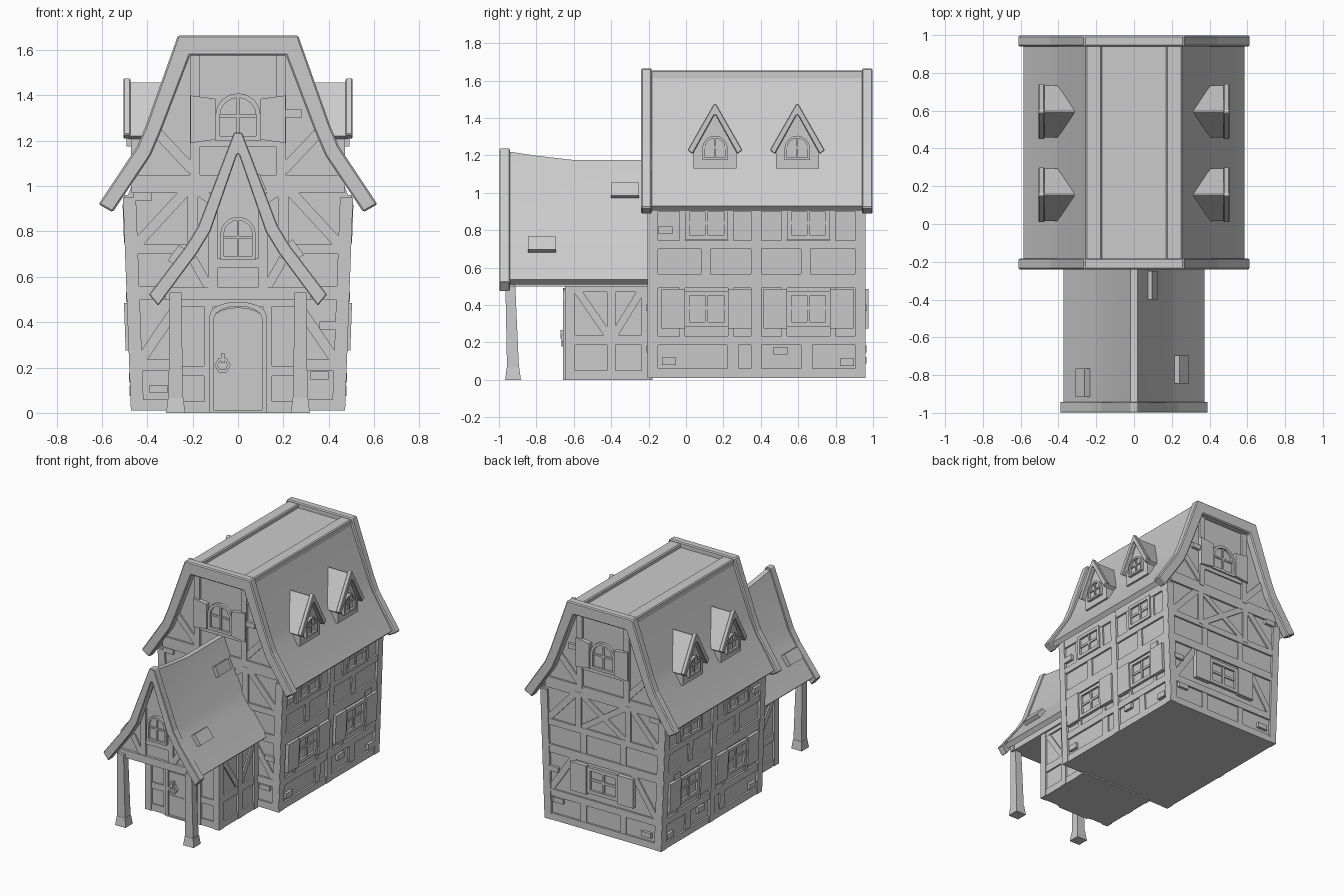
import bpy, bmesh, math

cube = bpy.data.objects.get("Cube")
if cube:
    bpy.data.objects.remove(cube, do_unlink=True)

GREY = (0.6, 0.6, 0.6, 1)
mat = bpy.data.materials.new("plain grey")
mat.use_nodes = True
mat.diffuse_color = GREY
mat.node_tree.nodes["Principled BSDF"].inputs["Base Color"].default_value = GREY

parts = {}


def loft(name, loops):
    """Closed solid through a list of matching 3D loops."""
    bm = parts.setdefault(name, bmesh.new()) if name not in parts else parts[name]
    rows = [[bm.verts.new(p) for p in loop] for loop in loops]
    n = len(rows[0])
    for a, b in zip(rows, rows[1:]):
        for i in range(n):
            j = (i + 1) % n
            bm.faces.new((a[i], a[j], b[j], b[i]))
    bm.faces.new(rows[0][::-1])
    bm.faces.new(rows[-1])


def slab(name, wall, poly, d0, d1):
    """Flat plate on a wall; wall maps (across, up, outward) to space."""
    loft(name, [[wall(u, v, d) for u, v in poly] for d in (d0, d1)])


def rect(u0, u1, v0, v1):
    return [(u0, v0), (u1, v0), (u1, v1), (u0, v1)]


def beam(name, wall, p, q, w, d=0.01):
    """Timber from p to q."""
    dx, dy = q[0] - p[0], q[1] - p[1]
    k = w / 2 / math.hypot(dx, dy)
    nx, ny = -dy * k, dx * k
    slab(name, wall, [(p[0] - nx, p[1] - ny), (q[0] - nx, q[1] - ny),
                      (q[0] + nx, q[1] + ny), (p[0] + nx, p[1] + ny)], -0.01, d)


def arch(c, v0, w, h, rise):
    """Outline with an arched top; w is the half width."""
    pts = [(c - w, v0), (c + w, v0)]
    for i in range(9):
        a = math.pi * i / 8
        pts.append((c + w * math.cos(a), v0 + h - rise + rise * math.sin(a)))
    return pts


def ring(name, wall, outer, inner, d):
    n = len(outer)
    for i in range(n):
        j = (i + 1) % n
        slab(name, wall, [outer[i], outer[j], inner[j], inner[i]], -0.01, d)


def window(name, wall, c, v0, w, h, arched=True, d=0.02):
    t = w * 0.2
    if arched:
        outer, inner = arch(c, v0, w, h, w), arch(c, v0 + t, w - t, h - 2 * t, w - t)
    else:
        outer = rect(c - w, c + w, v0, v0 + h)
        inner = rect(c - w + t, c + w - t, v0 + t, v0 + h - t)
    ring(name, wall, outer, inner, d)
    slab(name, wall, outer, -0.01, 0.004)
    beam(name, wall, (c, v0), (c, v0 + h - t / 2), t * 0.7, d * 0.7)
    mid = v0 + h * 0.52
    beam(name, wall, (c - w + t / 2, mid), (c + w - t / 2, mid), t * 0.7, d * 0.6)


def shutters(wall, c, w, v0, h, size, skew=0.0):
    for s in (-1, 1):
        slab("shutters", wall, [(c + s * w, v0 + skew), (c + s * (w + size), v0),
                                (c + s * (w + size), v0 + h), (c + s * w, v0 + h - skew)], 0, 0.03)


def both(outer, inner):
    """Mirrored roof section from its right half, listed top to bottom."""
    flip = lambda pts: [(-x, z) for x, z in pts]
    return outer[::-1] + flip(outer) + flip(inner)[::-1] + inner


def along_y(name, section, y0, y1):
    loft(name, [[(x, y, z) for x, z in section] for y in (y0, y1)])


# Walls as coordinate frames
front = lambda u, v, d: (u, -0.19 - d, v)
back = lambda u, v, d: (u, 0.945 + d, v)
porch_front = lambda u, v, d: (u, -0.63 - d, v)
porch_gable = lambda u, v, d: (u, -0.925 - d, v)


def side(s):
    return lambda u, v, d: (s * (0.455 + 0.037 * v + d), u, v)


def porch_side(s):
    return lambda u, v, d: (s * (0.285 + d), u, v)


def dormer_face(s, y):
    return lambda u, v, d: (s * (0.472 + d), y + u, v)


# House body
half = [(0.235, 1.6), (0.36, 1.27), (0.4, 1.17), (0.49, 0.95), (0.455, 0.01)]
along_y("house_body", half[::-1] + [(-x, z) for x, z in half], -0.19, 0.945)

# Main roof, end trims and top beams
along_y("main_roof", both([(0.25, 1.628), (0.385, 1.27), (0.425, 1.18), (0.585, 0.93)],
                          [(0.215, 1.595), (0.352, 1.255), (0.395, 1.16), (0.56, 0.905)]), -0.2, 0.96)
trim = both([(0.265, 1.665), (0.405, 1.27), (0.445, 1.175), (0.615, 0.92)],
            [(0.212, 1.575), (0.34, 1.24), (0.385, 1.135), (0.553, 0.885)])
for y in (-0.24, 0.94):
    along_y("main_roof_trim", trim, y, y + 0.058)
for s in (-1, 1):
    along_y("top_beams", [(s * x, z) for x, z in rect(0.17, 0.256, 1.6, 1.655)], -0.19, 0.95)

# Long side timbers and windows
for s in (-1, 1):
    w = side(s)
    for v0, v1 in ((0.01, 0.06), (0.185, 0.235), (0.49, 0.565), (0.7, 0.745), (0.9, 0.96)):
        slab("side_timbers", w, rect(-0.19, 0.945, v0, v1), -0.01, 0.013)
    for u in (-0.176, 0.375, 0.93):
        beam("side_timbers", w, (u, 0.01), (u, 0.95), 0.055, 0.017)
    for u in (0.105, 0.64):
        beam("side_timbers", w, (u, 0.53), (u, 0.72), 0.05)
    for u in (0.25, 0.645):
        beam("side_timbers", w, (u, 0.03), (u, 0.21), 0.06)
    for c in (0.11, 0.655):
        for v0, v1 in ((0.21, 0.52), (0.72, 0.93)):
            for k in (-0.13, 0.13):
                beam("side_timbers", w, (c + k, v0), (c + k, v1), 0.03)
        window("side_windows", w, c, 0.285, 0.115, 0.19, False)
        window("side_windows", w, c, 0.75, 0.115, 0.17, False)
        shutters(w, c, 0.115, 0.275, 0.21, 0.125)
    for u, v in ((-0.09, 0.1), (0.505, 0.155), (0.86, 0.095), (-0.11, 0.8), (0.8, 0.51)):
        slab("wall_bricks", w, rect(u - 0.037, u + 0.037, v - 0.02, v + 0.02), 0, 0.02)

# End wall timbers
for w in (front, back):
    name = "end_timbers"
    for v0, v1, x in ((0.01, 0.06, 0.46), (0.185, 0.235, 0.465), (0.5, 0.56, 0.475),
                      (0.7, 0.745, 0.48), (0.97, 1.05, 0.47)):
        slab(name, w, rect(-x, x, v0, v1), -0.01, 0.013)
    beam(name, w, (-0.2, 1.19), (0.2, 1.19), 0.035)
    for s in (-1, 1):
        slab(name, w, [(s * 0.415, 0.01), (s * 0.471, 0.01), (s * 0.506, 0.95), (s * 0.45, 0.95)], -0.01, 0.016)
        beam(name, w, (s * 0.19, 1.03), (s * 0.19, 1.59), 0.045, 0.016)
        beam(name, w, (s * 0.2, 1.07), (s * 0.36, 1.24), 0.045)
        beam(name, w, (s * 0.21, 1.0), (s * 0.45, 0.74), 0.045)
        beam(name, w, (s * 0.2, 0.72), (s * 0.2, 1.0), 0.045, 0.015)
        beam(name, w, (s * 0.43, 0.23), (s * 0.24, 0.51), 0.045)
        for v0, v1 in ((0.03, 0.21), (0.53, 0.72)):
            beam(name, w, (s * 0.16, v0), (s * 0.16, v1), 0.045)
        beam(name, w, (s * 0.18, 0.74), (-s * 0.18, 0.98), 0.04, 0.01 + s * 0.001)
    window("gable_windows", w, 0, 1.2, 0.1, 0.21)
    shutters(w, 0, 0.1, 1.19, 0.21, 0.11, 0.015)
    for u, v in ((-0.42, 0.955), (-0.35, 0.105), (0.36, 0.165), (0.4, 0.385), (0.24, 1.32)):
        slab("wall_bricks", w, rect(u - 0.04, u + 0.04, v - 0.018, v + 0.018), 0, 0.02)
window("back_window", back, 0, 0.285, 0.125, 0.19, False)
shutters(back, 0, 0.125, 0.275, 0.21, 0.13)

# Dormers
for s in (-1, 1):
    for y in (0.155, 0.595):
        def across(name, section, x0, x1):
            loft(name, [[(s * x, y + u, z) for u, z in section] for x in (x0, x1)])
        across("dormer_walls", [(-0.115, 1.13), (0.115, 1.13), (0.115, 1.25), (0, 1.44), (-0.115, 1.25)], 0.34, 0.472)
        across("dormer_roofs", both([(0.004, 1.458), (0.138, 1.222)], [(0.003, 1.42), (0.118, 1.208)]), 0.29, 0.485)
        across("dormer_trim", both([(0.006, 1.475), (0.147, 1.228)], [(0.004, 1.415), (0.12, 1.207)]), 0.475, 0.505)
        window("dormer_windows", dormer_face(s, y), 0, 1.175, 0.068, 0.13)

# Porch room and upper porch
along_y("porch_room", rect(-0.285, 0.285, 0, 0.54), -0.63, -0.18)
along_y("porch_loft", [(-0.31, 0.5), (0.31, 0.5), (0.31, 0.57), (0.155, 0.79), (0.008, 1.14),
                       (-0.008, 1.14), (-0.155, 0.79), (-0.31, 0.57)], -0.925, -0.18)

# Porch roof with a sagging ridge
loops = []
for y, top in ((-0.96, 1.222), (-0.8, 1.198), (-0.6, 1.175), (-0.18, 1.175)):
    section = both([(0.018, top), (0.165, 0.825), (0.22, 0.74), (0.372, 0.535)],
                   [(0.006, top - 0.07), (0.14, 0.8), (0.195, 0.715), (0.345, 0.51)])
    loops.append([(x, y, z) for x, z in section])
loft("porch_roof", loops)
along_y("porch_roof_trim", both([(0.018, 1.236), (0.175, 0.825), (0.23, 0.735), (0.392, 0.522)],
                                [(0.004, 1.14), (0.122, 0.8), (0.18, 0.705), (0.352, 0.473)]), -0.998, -0.942)

# Raised tiles on the porch roof
for x, z, y, dx, dz in ((0.225, 0.755, -0.77, 0.05, -0.068), (0.08, 1.045, -0.325, 0.028, -0.07),
                        (-0.245, 0.73, -0.84, -0.05, -0.068)):
    k = math.copysign(0.016, x)
    along_y("raised_tiles", [(x - k, z - 0.01), (x + dx - k, z + dz - 0.01),
                             (x + dx + k, z + dz + 0.01), (x + k, z + 0.01)], y - 0.075, y + 0.075)

# Porch timbers
for s in (-1, 1):
    w = porch_side(s)
    for v0, v1 in ((0, 0.05), (0.185, 0.24), (0.47, 0.52)):
        slab("porch_timbers", w, rect(-0.63, -0.19, v0, v1), -0.01, 0.012)
    for u in (-0.615, -0.4, -0.215):
        beam("porch_timbers", w, (u, 0), (u, 0.52), 0.045, 0.016)
    beam("porch_timbers", w, (-0.41, 0.23), (-0.59, 0.49), 0.04)
    beam("porch_timbers", w, (-0.39, 0.23), (-0.23, 0.49), 0.04)
    w = porch_front
    beam("porch_timbers", w, (s * 0.275, 0), (s * 0.275, 0.5), 0.05, 0.016)
    beam("porch_timbers", w, (s * 0.13, 0), (s * 0.13, 0.5), 0.04, 0.016)
    beam("porch_timbers", w, (s * 0.13, 0.185), (s * 0.27, 0.185), 0.045)
    beam("porch_timbers", w, (s * 0.13, 0.025), (s * 0.27, 0.025), 0.05)
    w = porch_gable
    beam("porch_timbers", w, (s * 0.11, 0.5), (s * 0.11, 0.9), 0.04, 0.014)
    beam("porch_timbers", w, (s * 0.12, 0.54), (s * 0.2, 0.68), 0.04)
    # Porch posts with feet
    for name, levels in (("porch_posts", ((0.06, 0.032, -0.925), (0.53, 0.026, -0.94))),
                         ("porch_post_feet", ((0, 0.042, -0.925), (0.065, 0.034, -0.925)))):
        loft(name, [[(s * 0.275 + a, y + b, z) for a, b in rect(-r, r, -r, r)] for z, r, y in levels])
slab("porch_timbers", porch_front, rect(-0.285, 0.285, 0.47, 0.52), -0.01, 0.018)
slab("porch_timbers", porch_gable, rect(-0.32, 0.32, 0.5, 0.555), -0.01, 0.018)
beam("porch_timbers", porch_gable, (-0.11, 0.66), (0.11, 0.66), 0.04)
window("porch_window", porch_gable, 0, 0.675, 0.078, 0.19)

# Door with frame, planks and knocker
ring("door_frame", porch_front, arch(0, 0, 0.125, 0.49, 0.06), arch(0, 0.01, 0.105, 0.46, 0.05), 0.028)
slab("door", porch_front, arch(0, 0, 0.11, 0.465, 0.05), -0.01, 0.014)
for v in (0.15, 0.32):
    beam("door", porch_front, (-0.105, v), (0.105, v), 0.014, 0.018)


def hexagon(r):
    return [(-0.068 + r * math.cos(i * math.pi / 3), 0.21 + r * math.sin(i * math.pi / 3)) for i in range(6)]


ring("door_knocker", porch_front, hexagon(0.036), hexagon(0.022), 0.035)
beam("door_knocker", porch_front, (-0.068, 0.22), (-0.068, 0.265), 0.016, 0.04)

# Turn every part into an object
for name, bm in parts.items():
    bmesh.ops.recalc_face_normals(bm, faces=bm.faces)
    mesh = bpy.data.meshes.new(name)
    bm.to_mesh(mesh)
    bm.free()
    mesh.materials.append(mat)
    obj = bpy.data.objects.new(name, mesh)
    bpy.context.collection.objects.link(obj)
    if name in ("main_roof_trim", "porch_roof_trim", "dormer_trim", "top_beams"):
        mod = obj.modifiers.new("soft edges", "BEVEL")
        mod.width = 0.007
    if name in ("main_roof", "porch_roof"):
        bpy.ops.object.select_all(action="DESELECT")
        obj.select_set(True)
        bpy.context.view_layer.objects.active = obj
        bpy.ops.object.shade_smooth_by_angle(angle=math.radians(30))
